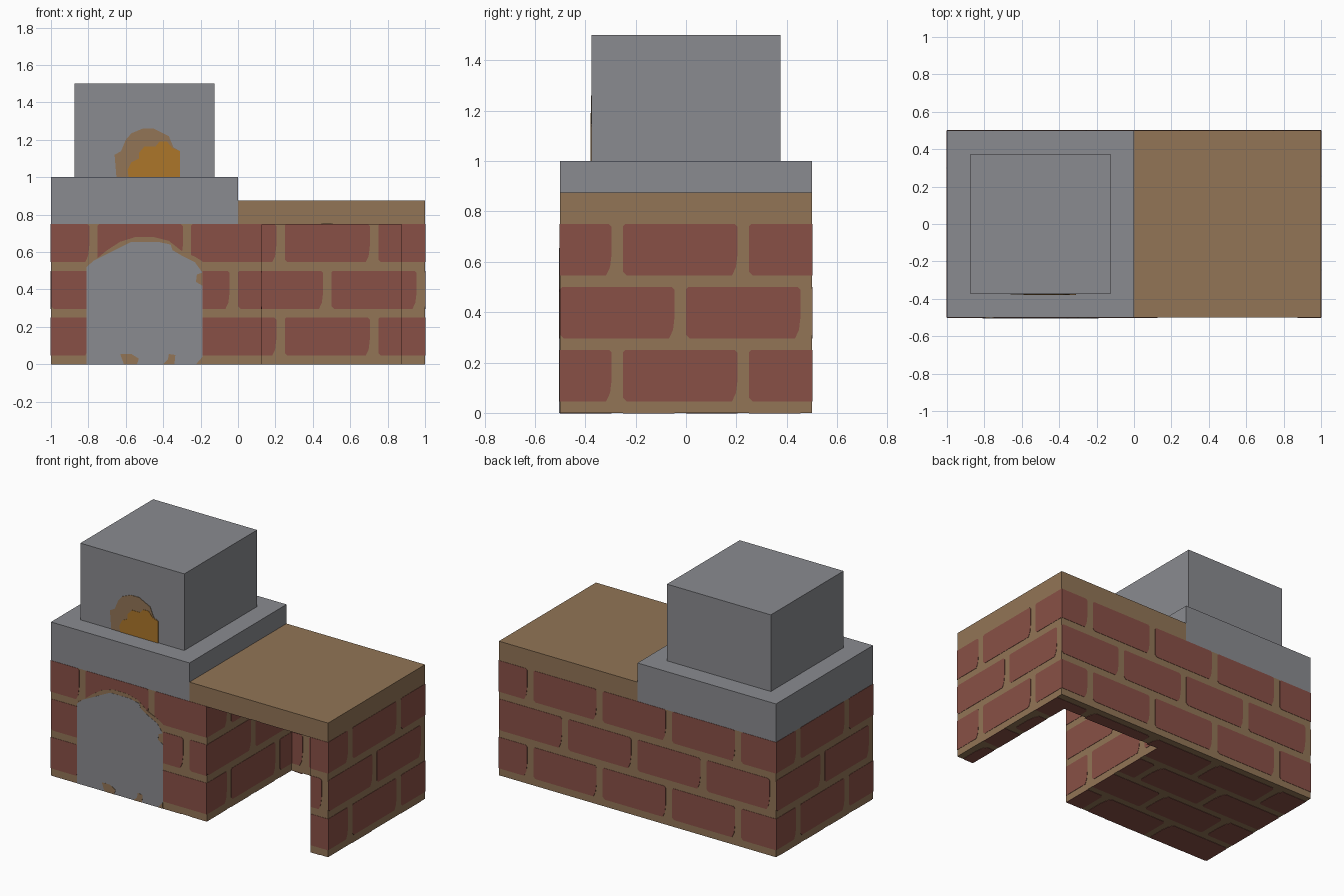
import bpy, bmesh, math
from mathutils import Vector, Matrix

if "Cube" in bpy.data.objects:
    bpy.data.objects.remove(bpy.data.objects["Cube"])


def material(name, rgb):
    def lin(c):
        c /= 255
        return c / 12.92 if c <= 0.04045 else ((c + 0.055) / 1.055) ** 2.4
    m = bpy.data.materials.new(name)
    m.diffuse_color = (*[lin(c) for c in rgb], 1)
    m.use_nodes = True
    m.node_tree.nodes["Principled BSDF"].inputs["Base Color"].default_value = m.diffuse_color
    return m


GREY = material("stone grey", (138, 139, 144))
BRICK = material("brick red", (137, 80, 70))
CLAY = material("clay brown", (146, 117, 86))
FIRE = material("ember orange", (172, 118, 42))

X, Y, Z = Vector((1, 0, 0)), Vector((0, 1, 0)), Vector((0, 0, 1))


def finish(name, bm, mat):
    bmesh.ops.recalc_face_normals(bm, faces=bm.faces)
    me = bpy.data.meshes.new(name)
    bm.to_mesh(me)
    bm.free()
    me.materials.append(mat)
    ob = bpy.data.objects.new(name, me)
    bpy.context.collection.objects.link(ob)
    return ob


def frame(u, v, dist):
    """Plane with axes u, v lying dist along its normal."""
    n = u.cross(v)
    m = Matrix((u, v, n)).transposed().to_4x4()
    m.translation = n * dist
    return m


def prism(bm, pts, fr, low, high):
    rings = [[bm.verts.new(fr @ Vector((u, v, h))) for u, v in pts] for h in (low, high)]
    bm.faces.new(rings[0][::-1])
    bm.faces.new(rings[1])
    n = len(pts)
    for i in range(n):
        j = (i + 1) % n
        bm.faces.new((rings[0][i], rings[0][j], rings[1][j], rings[1][i]))


def solid(name, pts, fr, low, high, mat):
    bm = bmesh.new()
    prism(bm, pts, fr, low, high)
    return finish(name, bm, mat)


def box(name, x0, x1, y0, y1, z0, z1, mat):
    return solid(name, [(x0, y0), (x1, y0), (x1, y1), (x0, y1)], frame(X, Y, 0), z0, z1, mat)


def brick_panel(name, u, v, dist, u0, u1, v0, v1):
    """Running-bond brick plates, clipped to a rectangle, with worn lower corners."""
    bm, fr = bmesh.new(), frame(u, v, dist)
    for row in range(math.floor(v0 * 4), math.ceil(v1 * 4)):
        b, t = max(row / 4 + 0.046, v0), min(row / 4 + 0.25, v1)
        for i in range(-4, 4):
            start = i / 2 + (0.25 if row % 2 == 0 else 0)
            l, r = max(start, u0), min(start + 0.455, u1)
            if r - l < 0.01 or t - b < 0.01:
                continue
            cl = 0.014 if l == start and r - l > 0.06 else 0
            cr = 0.022 if r < u1 and r - l > 0.06 else 0
            pts = [(l, b + cl), (l + cl, b), (r - cr, b), (r - cr * 0.3, b + cr * 1.5),
                   (r, b + cr * 4), (r, t - cr * 0.5), (r - cr * 0.5, t),
                   (l + cl * 0.6, t), (l, t - cl * 0.6)]
            clean = [p for k, p in enumerate(pts) if p != pts[k - 1]]
            prism(bm, clean, fr, 0, 0.002)
    finish(name, bm, BRICK)


# Brick base: U-shaped footprint with an open nook under the worktop
solid("base_walls", [(-1, -0.5), (0.125, -0.5), (0.125, 0.375), (0.875, 0.375),
                     (0.875, -0.5), (1, -0.5), (1, 0.5), (-1, 0.5)],
      frame(X, Y, 0), 0, 0.75, CLAY)

# Brick facing: name, axes, distance, extents
for name, u, v, d, u0, u1, v0, v1 in (
        ("front_bricks", X, Z, 0.5, -1, 0.125, 0, 0.75),
        ("leg_front_bricks", X, Z, 0.5, 0.875, 1, 0, 0.75),
        ("nook_back_bricks", X, Z, -0.375, 0.125, 0.875, 0, 0.75),
        ("nook_left_bricks", Y, Z, 0.125, -0.5, 0.375, 0, 0.75),
        ("nook_right_bricks", -Y, Z, -0.875, -0.375, 0.5, 0, 0.75),
        ("right_bricks", Y, Z, 1, -0.5, 0.5, 0, 0.75),
        ("left_bricks", -Y, Z, 1, -0.5, 0.5, 0, 0.75),
        ("back_bricks", -X, Z, 0.5, -1, 1, 0, 0.75),
        ("block_underside_bricks", X, -Y, 0, -1, 0.125, -0.5, 0.5),
        ("wall_underside_bricks", X, -Y, 0, 0.125, 0.875, -0.5, -0.375),
        ("leg_underside_bricks", X, -Y, 0, 0.875, 1, -0.5, 0.5),
        ("nook_ceiling_bricks", X, -Y, -0.75, 0.125, 0.875, -0.375, 0.5)):
    brick_panel(name, u, v, d, u0, u1, v0, v1)

# Worktop, stone slab and oven hood
box("worktop", 0, 1, -0.5, 0.5, 0.75, 0.875, CLAY)
box("stone_slab", -1, 0, -0.5, 0.5, 0.75, 1, GREY)
box("oven_hood", -0.875, -0.125, -0.375, 0.375, 1, 1.5, GREY)

# Arched opening on the front of the base: clay rim, grey hollow, clay crumbs
front = frame(X, Z, 0.5)
solid("arch_rim", [(-0.81, 0.3), (-0.19, 0.3), (-0.19, 0.55), (-0.23, 0.575), (-0.30, 0.605),
                   (-0.37, 0.66), (-0.45, 0.68), (-0.55, 0.68), (-0.63, 0.655),
                   (-0.70, 0.61), (-0.76, 0.56), (-0.81, 0.53)], front, 0, 0.003, CLAY)
solid("arch_hollow", [(-0.81, 0), (-0.19, 0), (-0.19, 0.42), (-0.225, 0.44), (-0.22, 0.48),
                      (-0.19, 0.49), (-0.23, 0.545), (-0.29, 0.575), (-0.35, 0.61),
                      (-0.36, 0.64), (-0.43, 0.655), (-0.57, 0.655), (-0.64, 0.62),
                      (-0.70, 0.59), (-0.77, 0.555), (-0.81, 0.52)], front, 0, 0.004, GREY)
for i, pts in enumerate((
        [(-0.61, 0), (-0.54, 0), (-0.53, 0.03), (-0.57, 0.055), (-0.63, 0.055)],
        [(-0.40, 0), (-0.34, 0), (-0.335, 0.05), (-0.37, 0.055), (-0.375, 0.025)],
        [(-0.225, 0), (-0.19, 0), (-0.19, 0.04)])):
    solid(f"arch_crumb_{i + 1}", pts, front, 0, 0.005, CLAY)

# Fire mouth on the hood front: clay surround and ember glow
mouth = frame(X, Z, 0.375)
solid("mouth_surround", [(-0.65, 1), (-0.31, 1), (-0.31, 1.14), (-0.345, 1.16), (-0.37, 1.22),
                         (-0.42, 1.245), (-0.45, 1.26), (-0.51, 1.26), (-0.57, 1.235),
                         (-0.60, 1.20), (-0.625, 1.14), (-0.66, 1.12)], mouth, 0, 0.003, CLAY)
solid("ember_glow", [(-0.585, 1), (-0.31, 1), (-0.31, 1.14), (-0.35, 1.155), (-0.38, 1.19),
                     (-0.42, 1.19), (-0.44, 1.165), (-0.50, 1.165), (-0.53, 1.13),
                     (-0.53, 1.10), (-0.57, 1.08), (-0.59, 1.04)], mouth, 0, 0.005, FIRE)
